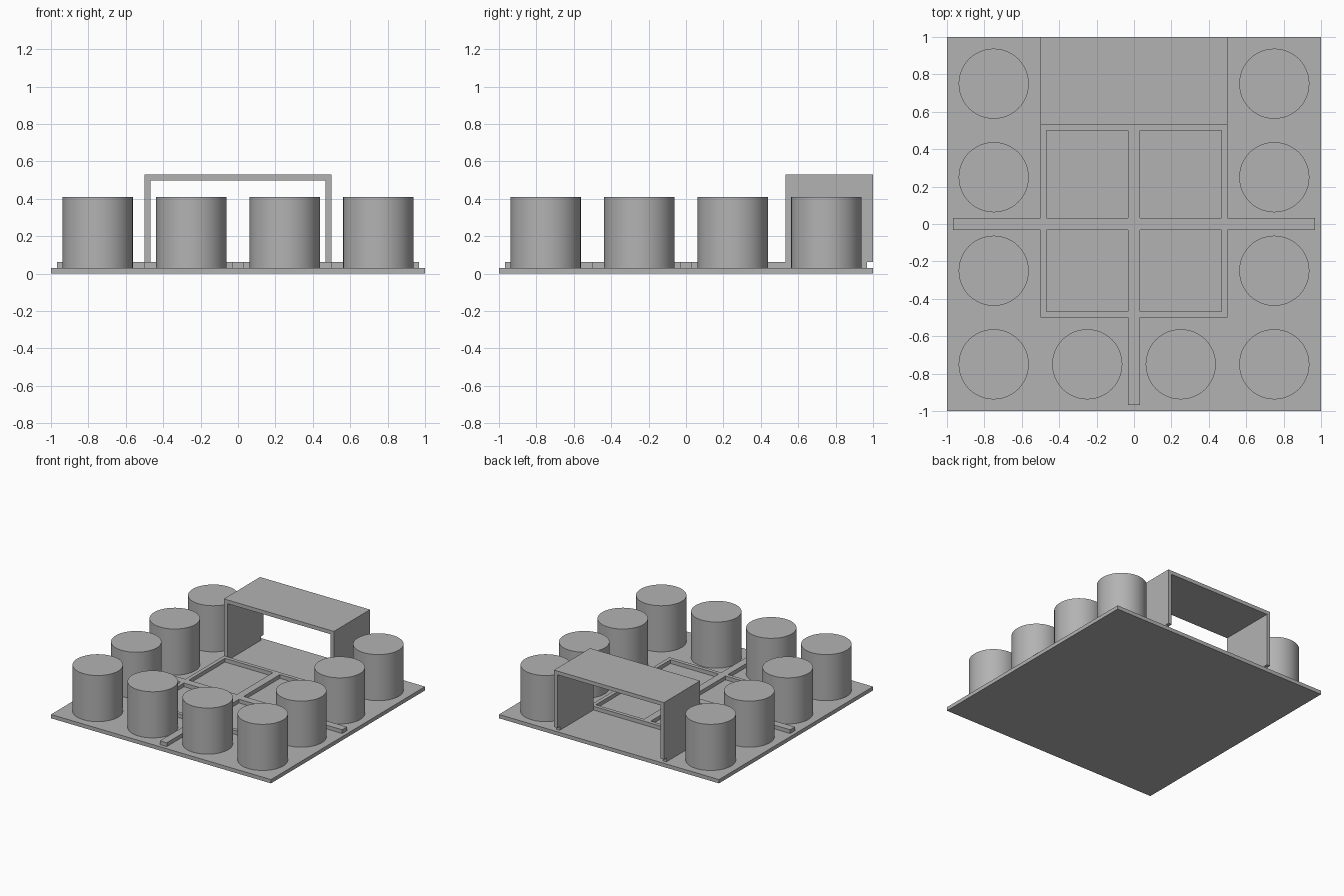
import bpy, bmesh

if "Cube" in bpy.data.objects:
    bpy.data.objects.remove(bpy.data.objects["Cube"], do_unlink=True)

T = 0.031  # sheet thickness shared by all flat parts

grey = bpy.data.materials.new("plain grey")
grey.use_nodes = True
GREY = (0.45, 0.45, 0.45, 1)
grey.diffuse_color = GREY
grey.node_tree.nodes["Principled BSDF"].inputs["Base Color"].default_value = GREY


def extruded(name, rects, low, high, axis="z"):
    """Merge rectangles (u0, v0, u1, v1) into one outline and extrude it."""
    us = sorted({u for r in rects for u in (r[0], r[2])})
    vs = sorted({v for r in rects for v in (r[1], r[3])})
    bm = bmesh.new()

    def place(u, v, w):
        return (u, v, w) if axis == "z" else (u, w, v)

    for u0, u1 in zip(us, us[1:]):
        for v0, v1 in zip(vs, vs[1:]):
            u, v = (u0 + u1) / 2, (v0 + v1) / 2
            if any(r[0] < u < r[2] and r[1] < v < r[3] for r in rects):
                corners = [(u0, v0), (u1, v0), (u1, v1), (u0, v1)]
                bm.faces.new([bm.verts.new(place(*c, low)) for c in corners])
    bmesh.ops.remove_doubles(bm, verts=bm.verts, dist=1e-5)
    geo = bmesh.ops.extrude_face_region(bm, geom=bm.faces[:], use_keep_orig=True)
    moved = [g for g in geo["geom"] if isinstance(g, bmesh.types.BMVert)]
    bmesh.ops.translate(bm, verts=moved, vec=place(0, 0, high - low))
    bmesh.ops.recalc_face_normals(bm, faces=bm.faces)
    mesh = bpy.data.meshes.new(name)
    bm.to_mesh(mesh)
    bm.free()
    mesh.materials.append(grey)
    obj = bpy.data.objects.new(name, mesh)
    bpy.context.collection.objects.link(obj)
    return obj


# Square ground plate
extruded("base_plate", [(-1, -1, 1, 1)], 0, T)

# Low rails: cross, four-pane frame and runners under the arch walls
end, side = 1 - T, 0.5
rails = [
    (-end, -T, end, T),
    (-T, -end, T, side),
    (-side, -side, side, T - side),
    (-side, side, side, side + T),
    (-side, -side, T - side, end),
    (side - T, -side, side, end),
]
extruded("floor_rails", rails, T, 2 * T)

# Open arch at the back: two walls and a roof
top = 0.53
arch = [
    (-side, 2 * T, T - side, top),
    (side - T, 2 * T, side, top),
    (-side, top - T, side, top),
]
extruded("back_arch", arch, side + T, 1, axis="y")

# Round posts along the front and both sides
spots = (-0.75, -0.25, 0.25, 0.75)
for x in spots:
    for y in spots:
        if abs(x) < 0.5 and y > -0.5:
            continue
        height = 0.41 - T
        bpy.ops.mesh.primitive_cylinder_add(
            vertices=64, radius=0.1875, depth=height, location=(x, y, T + height / 2))
        post = bpy.context.object
        post.name = "round_post"
        post.data.materials.append(grey)
        bpy.ops.object.shade_smooth_by_angle()
